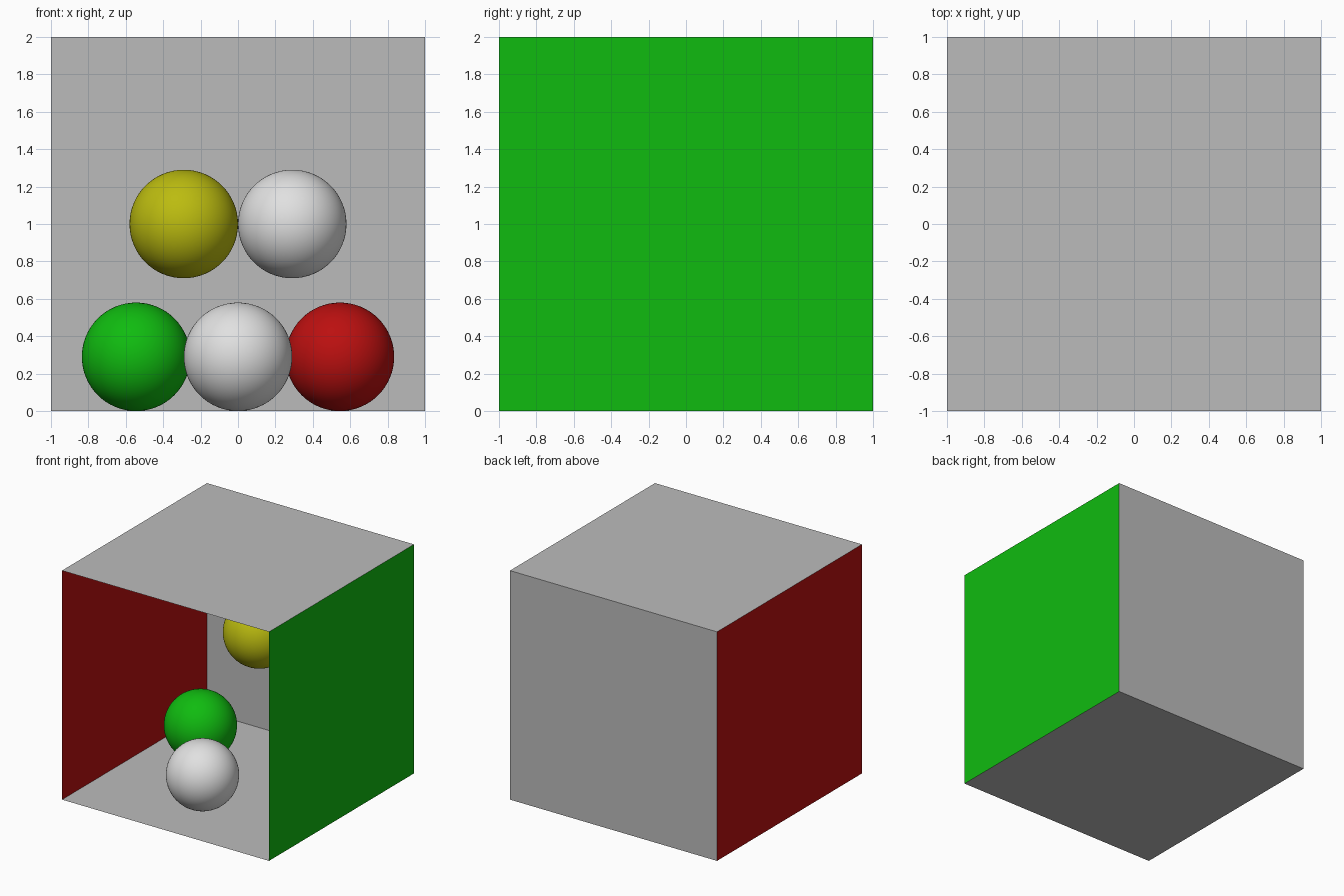
import bpy
from math import pi

cube = bpy.data.objects.get("Cube")
if cube:
    bpy.data.objects.remove(cube, do_unlink=True)


def material(name, color):
    mat = bpy.data.materials.new(name)
    mat.use_nodes = True
    rgba = (*color, 1)
    mat.diffuse_color = rgba
    mat.node_tree.nodes["Principled BSDF"].inputs["Base Color"].default_value = rgba
    return mat


grey = material("grey", (0.5, 0.5, 0.5))
white = material("white", (0.75, 0.75, 0.75))
red = material("red", (0.5, 0.005, 0.005))
green = material("green", (0.005, 0.5, 0.005))
yellow = material("yellow", (0.5, 0.5, 0.005))


def panel(name, location, rotation, mat):
    """Square sheet whose normal points into the room."""
    bpy.ops.mesh.primitive_plane_add(size=2, location=location, rotation=rotation)
    obj = bpy.context.object
    obj.name = name
    bpy.ops.object.transform_apply(location=False, rotation=True, scale=False)
    obj.data.materials.append(mat)


def ball(name, location, mat):
    bpy.ops.mesh.primitive_uv_sphere_add(segments=64, ring_count=32,
                                         radius=0.29, location=location)
    obj = bpy.context.object
    obj.name = name
    obj.data.materials.append(mat)
    bpy.ops.object.shade_smooth()


# Room shell, open at the front
panel("floor", (0, 0, 0), (0, 0, 0), grey)
panel("ceiling", (0, 0, 2), (pi, 0, 0), grey)
panel("back_wall", (0, 1, 1), (pi / 2, 0, 0), grey)
panel("right_wall", (-1, 0, 1), (0, pi / 2, 0), red)
panel("left_wall", (1, 0, 1), (0, -pi / 2, 0), green)

# Three balls resting on the floor
ball("front_floor_ball", (0, -0.49, 0.29), white)
ball("right_floor_ball", (-0.545, 0.26, 0.29), green)
ball("left_floor_ball", (0.545, 0.26, 0.29), red)

# Two balls floating against the back wall
ball("right_floating_ball", (-0.29, 0.71, 1), yellow)
ball("left_floating_ball", (0.29, 0.71, 1), white)
